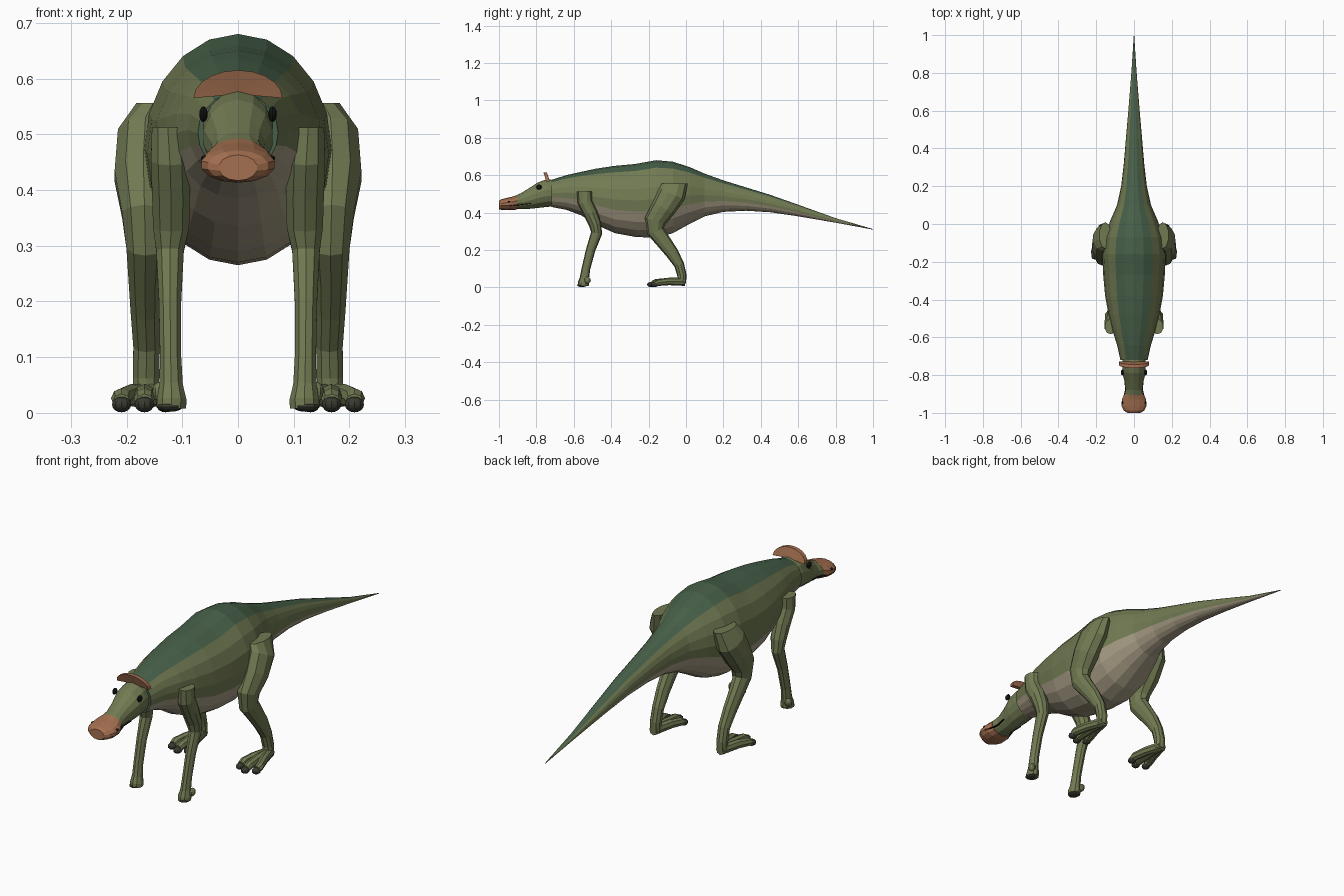
import bpy, bmesh, math
from mathutils import Vector

if "Cube" in bpy.data.objects:
    bpy.data.objects.remove(bpy.data.objects["Cube"])


def material(name, r, g, b):
    m = bpy.data.materials.new(name)
    m.diffuse_color = (r, g, b, 1)
    m.use_nodes = True
    m.node_tree.nodes["Principled BSDF"].inputs["Base Color"].default_value = m.diffuse_color
    return m


BACK = material("back_green", 0.062, 0.115, 0.065)
SKIN = material("skin_green", 0.165, 0.195, 0.085)
BELLY = material("belly_tan", 0.38, 0.33, 0.23)
BEAK = material("beak_brown", 0.37, 0.16, 0.08)
CLAW = material("claw_dark", 0.04, 0.042, 0.03)
BLACK = material("black", 0.006, 0.007, 0.006)


def finish(bm, name, mats, mirror=False):
    bmesh.ops.recalc_face_normals(bm, faces=bm.faces)
    me = bpy.data.meshes.new(name)
    bm.to_mesh(me)
    bm.free()
    ob = bpy.data.objects.new(name, me)
    bpy.context.collection.objects.link(ob)
    for m in mats:
        me.materials.append(m)
    if mirror:
        ob.modifiers.new("mirror", 'MIRROR').use_mirror_merge = False
    return ob


def loft(name, rings, sides, mats, mirror=False, upright=False, flat_ends=False, pick=None):
    """Skin rings (x, y, z, x radius, other radius) along a path in the y-z plane."""
    bm = bmesh.new()
    loops = []
    last = len(rings) - 1
    for i, (x, y, z, rx, rn) in enumerate(rings):
        a, b = rings[max(i - 1, 0)], rings[min(i + 1, last)]
        t = Vector((0, b[1] - a[1], b[2] - a[2])).normalized()
        n = Vector((0, -t.z, t.y))
        if upright:
            n = Vector((0, 0, 1))
        elif flat_ends and i in (0, last):
            n = Vector((0, 1, 0))
        loops.append([bm.verts.new(Vector((x + rx * math.sin(w), y, z)) + n * rn * math.cos(w))
                      for w in (2 * math.pi * j / sides for j in range(sides))])
    for p, q in zip(loops, loops[1:]):
        for j in range(sides):
            k = (j + 1) % sides
            f = bm.faces.new((p[j], p[k], q[k], q[j]))
            if pick:
                f.material_index = pick(min(j, sides - 1 - j))
    bm.faces.new(loops[0])
    bm.faces.new(loops[-1])
    return finish(bm, name, mats, mirror)


def profile(stations):
    """Turn (y, top, bottom, half width) into rings."""
    return [(0, y, (t + b) / 2, w, (t - b) / 2) for y, t, b, w in stations]


def ellipsoid(name, centre, radii, mat):
    bm = bmesh.new()
    bmesh.ops.create_uvsphere(bm, u_segments=10, v_segments=8, radius=1)
    bmesh.ops.scale(bm, vec=radii, verts=bm.verts)
    bmesh.ops.translate(bm, vec=centre, verts=bm.verts)
    return finish(bm, name, [mat], True)


# Body and tail in one skin: dark back, green flanks, tan belly
loft("body_and_tail", profile([
    (-.72, .575, .43, .072), (-.64, .60, .415, .09), (-.56, .618, .385, .115),
    (-.48, .635, .335, .135), (-.38, .65, .29, .153), (-.27, .66, .27, .163),
    (-.16, .68, .265, .168), (-.07, .672, .29, .158), (.02, .643, .34, .125),
    (.10, .608, .38, .09), (.20, .572, .404, .068), (.32, .535, .41, .054),
    (.45, .495, .402, .043), (.60, .442, .38, .03), (.80, .37, .346, .014),
    (1.0, .312, .309, .001)]),
    20, [BACK, SKIN, BELLY], upright=True,
    pick=lambda j: 0 if j < 2 else 1 if j < 6 else 2)

# Head
loft("head", profile([
    (-.69, .572, .435, .06), (-.745, .578, .43, .064), (-.79, .562, .425, .063),
    (-.84, .53, .42, .05), (-.88, .505, .42, .046), (-.915, .489, .419, .055)]),
    14, [SKIN], upright=True)

# Duck-like beak
loft("beak", profile([
    (-.903, .494, .416, .054), (-.93, .485, .413, .066), (-.965, .477, .413, .067),
    (-.988, .471, .415, .055), (-1.0, .463, .417, .035)]),
    14, [BEAK], upright=True)

# Eyes and nostrils
ellipsoid("eye", (.062, -.786, .536), (.008, .015, .014), BLACK)
ellipsoid("nostril", (.06, -.945, .457), (.007, .008, .005), BLACK)

# Mouth line along each side
loft("mouth_line", [(.052, -.94, .437, .014, .002), (.048, -.905, .44, .007, .002),
                    (.042, -.875, .443, .005, .002), (.048, -.83, .449, .004, .002)],
     6, [BLACK], True, upright=True)

# Crest: half-disc fan leaning forward
bm = bmesh.new()
rim = [(.08 * math.cos(math.pi * k / 10), .05 * math.sin(math.pi * k / 10)) for k in range(11)]
rows = []
for dy in (-.009, .009):
    hub = bm.verts.new((0, -.738 + dy, .572))
    edge = [bm.verts.new((x, -.738 - .3 * h + dy, .565 + h)) for x, h in rim]
    for a, b in zip(edge, edge[1:]):
        bm.faces.new((hub, a, b))
    rows.append(edge + [hub])
for i in range(12):
    j = (i + 1) % 12
    bm.faces.new((rows[0][i], rows[0][j], rows[1][j], rows[1][i]))
finish(bm, "crest", [BEAK])

# Front legs
loft("front_leg", [
    (.126, -.543, .512, .03, .04), (.122, -.54, .455, .036, .04), (.12, -.51, .395, .036, .038),
    (.12, -.485, .335, .034, .033), (.122, -.478, .29, .026, .03), (.122, -.51, .2, .021, .025),
    (.121, -.535, .1, .02, .023), (.12, -.543, .05, .022, .025),
    (.119, -.548, .022, .028, .031), (.119, -.55, .008, .027, .029)],
    10, [SKIN], True, flat_ends=True)
ellipsoid("front_hoof", (.122, -.556, .011), (.024, .026, .009), CLAW)
ellipsoid("front_thumb", (.14, -.527, .038), (.014, .018, .018), SKIN)

# Hind legs
loft("hind_leg", [
    (.152, -.06, .556, .032, .07), (.166, -.075, .5, .052, .074), (.17, -.12, .425, .054, .066),
    (.168, -.165, .355, .042, .058), (.166, -.162, .3, .036, .047), (.167, -.12, .245, .031, .04),
    (.166, -.075, .185, .028, .035), (.164, -.036, .12, .025, .027),
    (.165, -.022, .065, .025, .025), (.166, -.022, .02, .024, .022)],
    10, [SKIN], True, flat_ends=True)

# Three hind toes with blunt claws
for label, tip_x, tip_y in (("inner", .13, -.165), ("middle", .168, -.185), ("outer", .209, -.165)):
    mid_x = .166 + (tip_x - .166) * .6
    loft(label + "_toe", [
        (.166, -.005, .03, .02, .022), (mid_x, -.09, .032, .02, .02),
        (tip_x, tip_y + .02, .026, .019, .018), (tip_x, tip_y, .02, .016, .014)],
        8, [SKIN], True, upright=True)
    ellipsoid(label + "_claw", (tip_x, tip_y - .003, .015), (.018, .02, .014), CLAW)
